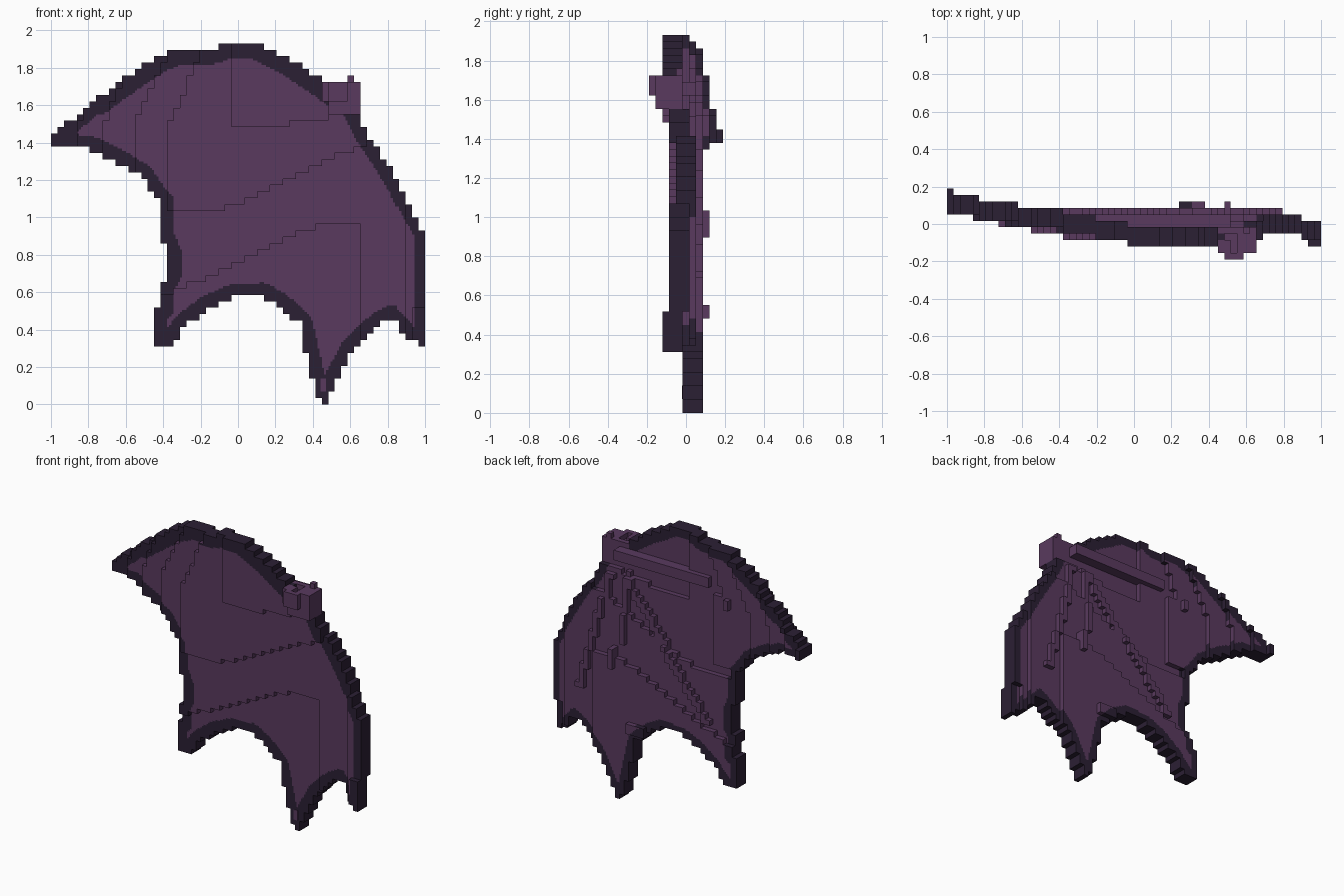
import bpy
import bmesh
from mathutils import Vector
from mathutils.geometry import intersect_point_line

if "Cube" in bpy.data.objects:
    bpy.data.objects.remove(bpy.data.objects["Cube"])

COLUMNS, ROWS, LAYERS = 58, 56, 11
V = 2 / COLUMNS          # edge length of one block


def make_material(name, colour):
    mat = bpy.data.materials.new(name)
    mat.use_nodes = True
    mat.diffuse_color = (*colour, 1)
    mat.node_tree.nodes["Principled BSDF"].inputs["Base Color"].default_value = (*colour, 1)
    return mat


PURPLE = make_material("dusty purple", (0.1, 0.042, 0.113))
DARK = make_material("dark plum", (0.024, 0.014, 0.034))

# Wing silhouette, clockwise from the left tip
OUTLINE = [Vector(p) for p in (
    (-1, 1.45), (-.94, 1.48), (-.8, 1.6), (-.68, 1.69), (-.58, 1.76), (-.43, 1.86),
    (-.33, 1.9), (-.12, 1.91), (-.1, 1.94), (.09, 1.94), (.17, 1.9), (.3, 1.83),
    (.45, 1.73), (.62, 1.6), (.68, 1.47), (.78, 1.32), (.87, 1.17), (.95, 1), (1, .92),
    (1, .32), (.94, .33), (.82, .46), (.75, .42), (.62, .3), (.55, .17), (.5, .07),
    (.48, 0), (.45, 0), (.41, .07), (.36, .3), (.33, .43), (.22, .53), (.13, .58),
    (-.03, .57), (-.15, .52), (-.27, .43), (-.37, .31), (-.45, .31), (-.45, .5),
    (-.41, .52), (-.41, .64), (-.37, .7), (-.37, .8), (-.41, .9), (-.41, 1.08),
    (-.45, 1.12), (-.52, 1.22), (-.65, 1.3), (-.8, 1.37), (-1, 1.38))]
EDGES = list(zip(OUTLINE, OUTLINE[1:] + OUTLINE[:1]))


def inside(x, z):
    hit = False
    for a, b in EDGES:
        if (a.y > z) != (b.y > z) and x < a.x + (z - a.y) * (b.x - a.x) / (b.y - a.y):
            hit = not hit
    return hit


def rim_margin(x, z, on_back=False):
    """Distance past the dark border; negative inside the border."""
    point, best = Vector((x, z)), 9
    for a, b in EDGES:
        t = intersect_point_line(point, a, b)[1]
        best = min(best, (point - a.lerp(b, min(max(t, 0), 1))).length)
    width = .088 if z > 1.55 else .058 if x > .85 else .07
    return best - width * (.75 if on_back else 1)


def front_layer(x, z):
    """Depth step of the wing's front, layer 0 being furthest forward."""
    slant = x - 0.45 * max(0, z - 1.5)
    if z > 1.03 and slant < -.37:
        return 4 + sum(slant < s for s in (-.55, -.72, -.86))
    if x > -.02 and z > 1.49 + .15 * max(0, x - .2):
        return 2
    if z > 1.03 + .47 * max(0, x + .1):
        return 3
    if x > .65:
        return 2 if x > .94 and z < .53 else 3 if x > .88 else 4
    return 5 if z < min(.95, .76 + .47 * x) else 4


def thickness(x, z):
    return 4 if x < -.95 or (-.37 < x < -.25 and 1.1 < z < 1.6) else 3


def centre(i, j):
    return (i + .5) * V - 1, (j + .5) * V


def cell(x, z):
    return int((x + 1) / V), int(z / V)


def build_blocks(name, cells, margin=None):
    """Skin a set of (column, layer, row) cells with exposed faces only."""
    bm = bmesh.new()

    def quad(origin, u, w, dark):
        corners = (origin, origin + u, origin + u + w, origin + w)
        verts = [bm.verts.new((p.x * V - 1, (p.y - LAYERS / 2) * V, p.z * V)) for p in corners]
        bm.faces.new(verts).material_index = int(dark)

    for c in cells:
        base = Vector(c)
        for axis in range(3):
            for side in (0, 1):
                normal = Vector((0, 0, 0))
                normal[axis] = 1 if side else -1
                if tuple(int(n) for n in base + normal) in cells:
                    continue
                u, w = Vector((0, 0, 0)), Vector((0, 0, 0))
                u[(axis + 1) % 3] = w[(axis + 2) % 3] = 1
                if not side:
                    u, w = w, u
                origin = base + (normal if side else Vector((0, 0, 0)))
                on_back = axis == 1 and side == 1
                m = margin(*centre(c[0], c[2]), on_back) if margin else 9
                # Broad faces on the colour border are cut finer
                n = 3 if axis == 1 and abs(m) < V else 1
                for a in range(n):
                    for b in range(n):
                        start = origin + u * (a / n) + w * (b / n)
                        mid = start + (u + w) / (2 * n)
                        d = margin(mid.x * V - 1, mid.z * V, on_back) if n > 1 else m
                        quad(start, u / n, w / n, d < 0)
    bmesh.ops.remove_doubles(bm, verts=bm.verts, dist=V / 100)
    mesh = bpy.data.meshes.new(name)
    bm.to_mesh(mesh)
    bm.free()
    mesh.materials.append(PURPLE)
    mesh.materials.append(DARK)
    obj = bpy.data.objects.new(name, mesh)
    bpy.context.collection.objects.link(obj)


def box(x0, x1, k0, k1, z0, z1):
    (i0, j0), (i1, j1) = cell(x0, z0), cell(x1, z1)
    return {(i, k, j) for i in range(i0, i1 + 1) for k in range(k0, k1 + 1)
            for j in range(j0, j1 + 1)}


# Shoulder joint, tapering toward the front, with a notched crown
joint = (box(.45, .64, 1, 4, 1.63, 1.67) | box(.5, .64, 1, 4, 1.57, 1.6)
         | box(.5, .57, 0, 0, 1.63, 1.7) | box(.45, .5, 1, 2, 1.7, 1.71)
         | box(.58, .64, 1, 4, 1.7, 1.71) | box(.45, .57, 4, 4, 1.7, 1.71)
         | box(.59, .6, 4, 4, 1.73, 1.74))
build_blocks("shoulder_joint", joint)

# Wing sheet with its dark rim
sheet = set()
for i in range(COLUMNS):
    for j in range(ROWS):
        x, z = centre(i, j)
        if inside(x, z):
            front = front_layer(x, z)
            sheet |= {(i, k, j) for k in range(front, front + thickness(x, z))}
sheet |= box(.27, .35, 8, 8, .51, .52)     # thickened patch of rim
sheet -= joint
build_blocks("wing_membrane", sheet, rim_margin)


# Finger bones raised on the back
def finger(name, start, end):
    start, end = Vector(start), Vector(end)
    cells = set()
    for s in range(101):
        p = start.lerp(end, s / 100)
        i, j = cell(p.x, p.y)
        cells.add((i, front_layer(*centre(i, j)) + 3, j))
    build_blocks(name, cells - sheet)


finger("inner_finger_bone", (.55, 1.5), (.76, .7))
finger("lower_finger_bone", (.44, 1.55), (.44, 1.1))
finger("middle_finger_bone", (.42, 1.5), (-.22, .7))

# Arm bone along the top of the back
build_blocks("arm_bone", box(-.2, .5, 5, 6, 1.63, 1.66) - sheet - joint)
build_blocks("back_bump", box(.49, .5, 7, 8, .9, 1.01) - sheet)

# Small purple fleck near the lower spike's tip
bpy.ops.mesh.primitive_cube_add(size=1, location=(.455, -V / 2, .105))
fleck = bpy.context.object
fleck.name = "spike_fleck"
fleck.scale = (.03, .006, .07)
fleck.data.materials.append(PURPLE)
